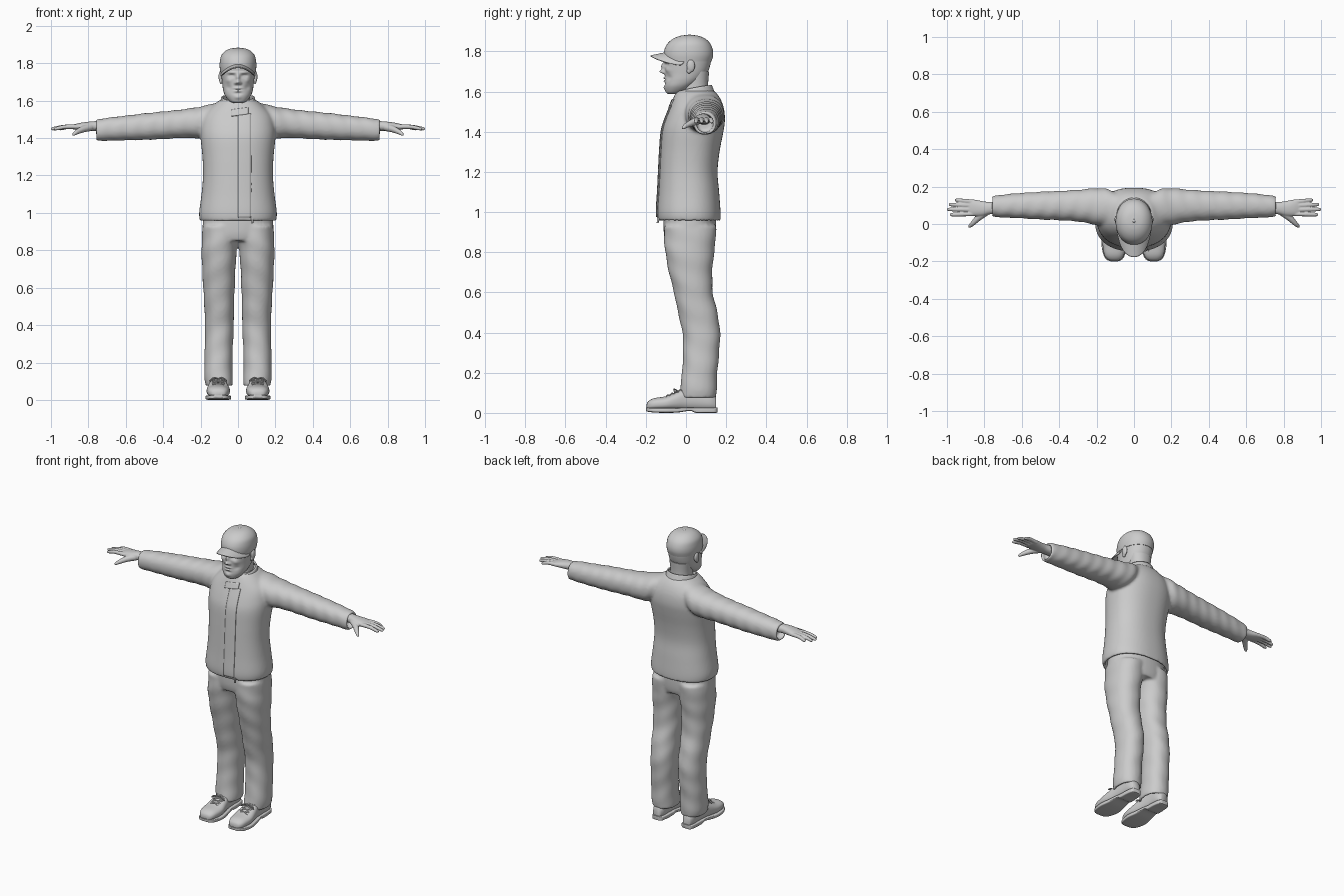
import bpy, bmesh, math
from mathutils import Vector

TAU = 2 * math.pi


def spline(p, sub):
    """Catmull-Rom interpolation of tuples."""
    out = []
    for i in range(len(p) - 1):
        a, b, c, d = p[max(i - 1, 0)], p[i], p[i + 1], p[min(i + 2, len(p) - 1)]
        for k in range(sub):
            t = k / sub
            out.append(tuple(0.5 * (2 * q + (r - o) * t + (2 * o - 5 * q + 4 * r - s) * t * t
                                    + (3 * q - o - 3 * r + s) * t ** 3)
                             for o, q, r, s in zip(a, b, c, d)))
    return out + [tuple(p[-1])]


def bridge(bm, rows):
    for r0, r1 in zip(rows, rows[1:]):
        for i in range(len(r0)):
            j = (i + 1) % len(r0)
            bm.faces.new((r0[i], r0[j], r1[j], r1[i]))
    bm.faces.new(rows[0])
    bm.faces.new(rows[-1])


def loft(bm, rings, axis='Z', s=1, seg=48, sub=4, n=2.2, lip=0, wob=0, freq=0):
    """Skin superellipse rings (t, a0, a1, b0, b1); lip hollows the first end."""
    rs = spline(rings, sub)
    if lip:
        t, a0, a1, b0, b1 = rs[0]
        inner = (a0 + .013, a1 - .013, b0 + .013, b1 - .013)
        rs = [(t + lip,) + inner, (t,) + inner] + rs
    rows = []
    for t, a0, a1, b0, b1 in rs:
        row = []
        for k in range(seg):
            th = TAU * k / seg
            c, d = math.cos(th), math.sin(th)
            w = 1 + wob * math.sin(freq * t + 2.5 * c + 1.5 * d)
            a = (a0 + a1) / 2 + (a1 - a0) / 2 * w * math.copysign(abs(c) ** (2 / n), c)
            b = (b0 + b1) / 2 + (b1 - b0) / 2 * w * math.copysign(abs(d) ** (2 / n), d)
            x, y, z = {'Z': (a, b, t), 'X': (t, a, b), 'Y': (a, t, b)}[axis]
            row.append(bm.verts.new((x * s, y, z)))
        rows.append(row)
    bridge(bm, rows)


def tube(bm, pts, radii, s=1, seg=12, sub=4):
    p = spline([tuple(q) + (r,) for q, r in zip(pts, radii)], sub)
    rows = []
    for i, q in enumerate(p):
        d = Vector(p[min(i + 1, len(p) - 1)][:3]) - Vector(p[max(i - 1, 0)][:3])
        m = d.to_track_quat('Z', 'Y')
        row = []
        for k in range(seg):
            v = Vector(q[:3]) + m @ Vector((math.cos(TAU * k / seg), math.sin(TAU * k / seg), 0)) * q[3]
            row.append(bm.verts.new((v.x * s, v.y, v.z)))
        rows.append(row)
    bridge(bm, rows)


def ball(bm, loc, size):
    vs = bmesh.ops.create_uvsphere(bm, u_segments=24, v_segments=16, radius=1)['verts']
    for v in vs:
        v.co = Vector(loc) + Vector(a * b for a, b in zip(v.co, size))


def finish(name, bm, voxel=0, smooth=0, angle=70):
    bmesh.ops.recalc_face_normals(bm, faces=bm.faces)
    me = bpy.data.meshes.new(name)
    bm.to_mesh(me)
    bm.free()
    ob = bpy.data.objects.new(name, me)
    bpy.context.collection.objects.link(ob)
    bpy.ops.object.select_all(action='DESELECT')
    ob.select_set(True)
    bpy.context.view_layer.objects.active = ob
    if voxel:
        for p in me.polygons:
            p.use_smooth = True
        m = ob.modifiers.new('fuse', 'REMESH')
        m.mode, m.voxel_size, m.use_smooth_shade = 'VOXEL', voxel, True
        m = ob.modifiers.new('soften', 'SMOOTH')
        m.factor, m.iterations = 0.5, smooth
    else:
        bpy.ops.object.shade_smooth_by_angle(angle=math.radians(angle))
    return ob


def sheet(name, fn, nu, nv, thick, wrap=None):
    """Grid surface fn(u, v), optionally projected back onto another part."""
    bm = bmesh.new()
    g = [[bm.verts.new(fn(i / nu, j / nv)) for j in range(nv + 1)] for i in range(nu + 1)]
    for i in range(nu):
        for j in range(nv):
            bm.faces.new((g[i][j], g[i + 1][j], g[i + 1][j + 1], g[i][j + 1]))
    ob = finish(name, bm)
    if wrap:
        m = ob.modifiers.new('lay_on', 'SHRINKWRAP')
        m.target, m.wrap_method, m.wrap_mode = wrap, 'PROJECT', 'ABOVE_SURFACE'
        m.use_project_y, m.offset = True, 0.002
    m = ob.modifiers.new('thickness', 'SOLIDIFY')
    m.thickness, m.offset = thick, 0
    return ob


def sym(rows):
    return [(z, -w, w, f, b) for z, w, f, b in rows]


# jacket: torso and sleeves fused, hem and cuffs hollow
bm = bmesh.new()
loft(bm, sym([(.955, .203, -.142, .172), (1.0, .208, -.147, .172), (1.1, .195, -.141, .165),
              (1.2, .187, -.136, .157), (1.3, .19, -.131, .167), (1.4, .2, -.123, .186),
              (1.46, .2, -.106, .194), (1.52, .185, -.082, .188), (1.57, .14, -.062, .168),
              (1.605, .095, -.045, .14)]), lip=.04, n=2.3, seg=72)
sleeve = [(.76, .04, .148, 1.385, 1.498), (.7, .035, .157, 1.386, 1.508), (.6, .03, .166, 1.388, 1.52),
          (.5, .024, .172, 1.39, 1.532), (.4, .02, .177, 1.395, 1.542), (.3, .013, .183, 1.4, 1.553),
          (.2, -.005, .191, 1.4, 1.568), (.14, -.015, .186, 1.42, 1.583), (.08, 0, .16, 1.45, 1.6)]
for s in (1, -1):
    loft(bm, sleeve, 'X', s, lip=-.04, wob=.02, freq=75, sub=8)
jacket = finish('jacket', bm, .0085, 5)

# collar, front placket and flap
def collar(u, v):
    th = .45 + u * (TAU - .65)
    back = (1 - math.cos(th)) / 2
    lo, hi = 1.535 + .06 * back, 1.585 + .047 * math.sqrt(back)
    return ((.1 - .016 * v) * math.sin(th), .039 - (.1 - .015 * v) * math.cos(th), lo + (hi - lo) * v)

sheet('collar', collar, 60, 6, .009)
sheet('placket', lambda u, v: (.07 * u, -.3, .975 + .555 * v), 6, 60, .004, jacket)
sheet('collar_flap', lambda u, v: (-.035 + .09 * u, -.3, 1.515 + .035 * v + .012 * u), 10, 6, .008, jacket)
bm = bmesh.new()
tube(bm, [(.075, -.138, .975), (.077, -.141, .945)], [.006, .005])
finish('zip_pull', bm)

# trousers: hips and two legs fused
bm = bmesh.new()
loft(bm, sym([(.85, .185, -.1, .14), (.89, .19, -.11, .148), (.95, .188, -.112, .15), (1.02, .18, -.11, .145)]))
leg = [(.075, .03, .172, -.035, .15), (.12, .028, .179, -.03, .153), (.2, .03, .18, -.02, .156),
       (.3, .027, .177, -.015, .165), (.4, .022, .176, -.018, .17), (.5, .022, .18, -.04, .156),
       (.6, .018, .186, -.06, .133), (.7, .014, .191, -.085, .131), (.8, .006, .195, -.103, .14),
       (.86, -.005, .193, -.108, .148), (.93, -.01, .188, -.11, .15)]
for s in (1, -1):
    loft(bm, leg, s=s, lip=.03, wob=.014, freq=48, sub=6)
finish('trousers', bm, .0085, 4)

# shoes: upper, sole and laces
upper = [(-.196, .088, .122, .018, .042), (-.188, .068, .143, .014, .058), (-.16, .052, .16, .012, .073),
         (-.1, .043, .168, .012, .083), (-.05, .05, .162, .012, .104), (0, .06, .152, .012, .125),
         (.06, .066, .148, .012, .13), (.12, .068, .146, .012, .11), (.15, .082, .134, .015, .08)]
sole = [(-.2, .088, .122, .01, .026), (-.19, .064, .147, .006, .026), (-.16, .047, .165, .002, .025),
        (-.1, .037, .174, 0, .025), (-.04, .046, .165, .002, .026), (.02, .056, .155, .01, .028),
        (.05, .06, .152, 0, .028), (.1, .062, .15, 0, .028), (.145, .07, .143, 0, .028),
        (.156, .088, .127, .002, .028)]
for s, side in ((1, 'left'), (-1, 'right')):
    bm = bmesh.new()
    loft(bm, upper, 'Y', s, n=2.4)
    finish(side + '_shoe', bm)
    bm = bmesh.new()
    loft(bm, sole, 'Y', s, n=6)
    finish(side + '_sole', bm, angle=40)
    bm = bmesh.new()
    for i in range(4):
        y, z = -.1 + .02 * i, .085 + .0085 * i
        for e in (1, -1):
            tube(bm, [(.106 - .032 * e, y, z - .007), (.106, y + .01, z + .004),
                      (.106 + .032 * e, y + .02, z + .001)], [.0035] * 3, s, 8)
    for e in (1, -1):
        tube(bm, [(.106, -.045, .112), (.106 + .025 * e, -.06, .118), (.106 + .045 * e, -.055, .102),
                  (.106 + .025 * e, -.045, .108), (.106, -.045, .112)], [.0035] * 5, s, 8)
    finish(side + '_laces', bm)

# hands: palm, thumb and four fingers fused
palm = [(.71, .055, .125, 1.435, 1.49), (.77, .052, .118, 1.438, 1.49), (.81, .042, .122, 1.438, 1.486),
        (.85, .042, .13, 1.442, 1.48), (.88, .046, .13, 1.446, 1.472), (.89, .055, .12, 1.45, 1.468)]
for s, side in ((1, 'left'), (-1, 'right')):
    bm = bmesh.new()
    loft(bm, palm, 'X', s, seg=32)
    for y0, y1, tip in ((.054, .05, .985), (.077, .078, 1.0), (.099, .104, .99), (.119, .128, .958)):
        tube(bm, [(.86, y0, 1.46), ((.86 + tip) / 2, (y0 + y1) / 2, 1.46), (tip - .012, y1, 1.45),
                  (tip, y1, 1.447)], [.0125, .0115, .0095, .005], s)
    tube(bm, [(.79, .065, 1.458), (.83, .035, 1.447), (.865, .0, 1.43), (.883, -.016, 1.416)],
         [.021, .018, .0125, .007], s)
    finish(side + '_hand', bm, .0038, 3)

# head: loft, then soft bumps for the facial features (x, z, width, height, depth)
bm = bmesh.new()
loft(bm, sym([(1.588, .025, -.09, -.04), (1.597, .045, -.1, -.01), (1.625, .068, -.106, .035),
              (1.655, .079, -.105, .075), (1.69, .084, -.105, .105), (1.73, .088, -.108, .12),
              (1.77, .09, -.107, .125), (1.82, .082, -.09, .115), (1.86, .045, -.04, .07)]),
     seg=112, sub=10)
bumps = [(0, 1.725, .009, .018, -.016), (0, 1.699, .012, .010, -.026), (.013, 1.693, .007, .007, -.009),
         (.034, 1.733, .016, .009, .013), (.034, 1.731, .009, .005, -.005), (.034, 1.75, .022, .006, -.006),
         (.052, 1.707, .015, .013, -.006), (.05, 1.67, .015, .014, .006), (0, 1.667, .02, .005, -.007),
         (0, 1.659, .02, .003, .004), (0, 1.651, .016, .005, -.007), (0, 1.638, .02, .006, .004),
         (0, 1.618, .018, .011, -.006)]
for v in bm.verts:
    if v.co.y < -.02:
        x, _, z = v.co
        for bx, bz, sx, sz, d in bumps:
            v.co.y += d * math.exp(-((abs(x) - bx) / sx) ** 2 - ((z - bz) / sz) ** 2)
finish('head', bm, angle=180)
bm = bmesh.new()
loft(bm, sym([(1.5, .075, -.035, .12), (1.56, .067, -.035, .115), (1.63, .064, -.02, .11),
              (1.7, .07, -.01, .115)]))
finish('neck', bm)
for s, side in ((1, 'left'), (-1, 'right')):
    bm = bmesh.new()
    ball(bm, (s * .093, .024, 1.728), (.011, .021, .032))
    ball(bm, (s * .09, .015, 1.703), (.009, .012, .014))
    finish(side + '_ear', bm, .0035, 2)

# cap: crown, top button and curved brim
bm = bmesh.new()
loft(bm, sym([(1.75, .094, -.107, .127), (1.78, .098, -.111, .135), (1.81, .097, -.107, .133),
              (1.84, .09, -.091, .12), (1.863, .071, -.064, .096), (1.877, .045, -.03, .064),
              (1.882, .012, .005, .029)]), sub=6, n=2.1, seg=64)
finish('cap_crown', bm)
bm = bmesh.new()
ball(bm, (0, .017, 1.881), (.009, .009, .004))
finish('cap_button', bm)

def brim(u, v):
    a = (u - .5) * math.radians(165)
    x = (.088 + .004 * math.sin(math.pi * v)) * math.sin(a)
    y = .005 - .105 * math.cos(a) - .077 * v * math.cos(a) ** .7
    return (x, y, 1.793 - .016 * v - .045 * (x / .088) ** 2)

sheet('cap_brim', brim, 40, 10, .006)
